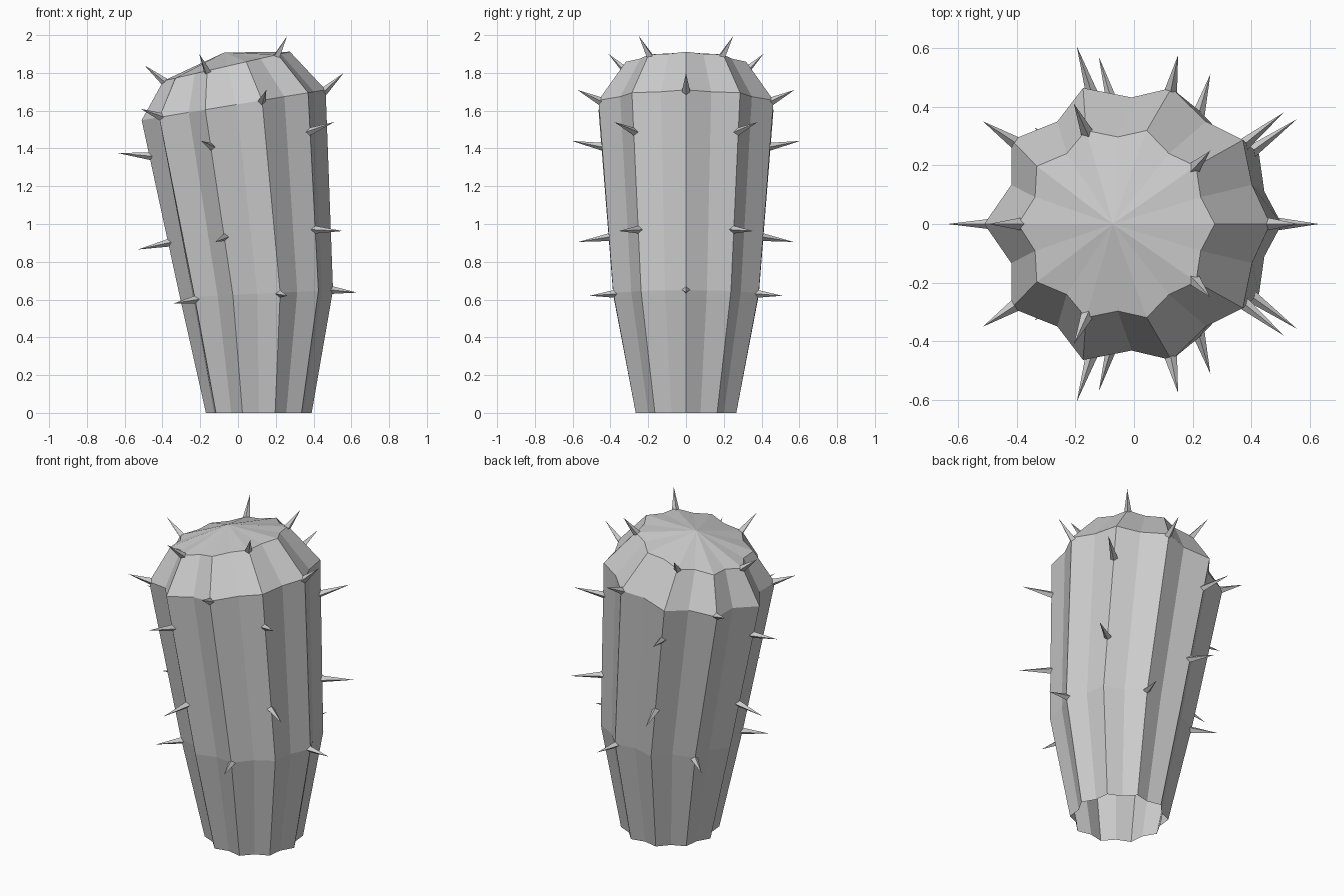
import bpy
import bmesh
from math import cos, sin, pi
from mathutils import Vector

cube = bpy.data.objects.get("Cube")
if cube:
    bpy.data.objects.remove(cube, do_unlink=True)

grey = bpy.data.materials.new("plain_grey")
grey.use_nodes = True
colour = (0.6, 0.6, 0.6, 1.0)
grey.diffuse_color = colour
grey.node_tree.nodes["Principled BSDF"].inputs["Base Color"].default_value = colour

RIDGES = 10
VALLEY = 0.885


def make_object(name, bm):
    mesh = bpy.data.meshes.new(name)
    bm.to_mesh(mesh)
    bm.free()
    mesh.materials.append(grey)
    obj = bpy.data.objects.new(name, mesh)
    bpy.context.collection.objects.link(obj)
    return obj


# Ribbed body: tilted star-shaped rings, open underneath
# centre x, centre z, ridge radius, tilt slope, valley shift
rings = [
    (0.11, 0.0, 0.28, 0.0, 0.0),
    (0.098, 0.63, 0.405, 0.05, 0.005),
    (-0.023, 1.63, 0.487, 0.165, 0.015),
    (-0.06, 1.835, 0.335, 0.23, 0.005),
]
APEX = (-0.072, 0, 1.908)


def ring_point(ring, step):
    cx, cz, radius, slope, shift = ring
    angle = pi * step / RIDGES
    is_valley = step % 2
    r = radius * (VALLEY if is_valley else 1)
    x = r * cos(angle) + shift * is_valley
    return (cx + x, r * sin(angle), cz + slope * x)


bm = bmesh.new()
sides = RIDGES * 2
loops = [[bm.verts.new(ring_point(ring, i)) for i in range(sides)] for ring in rings]
for low, high in zip(loops, loops[1:]):
    for i in range(sides):
        j = (i + 1) % sides
        bm.faces.new((low[i], low[j], high[j], high[i]))
tip = bm.verts.new(APEX)
for i in range(sides):
    bm.faces.new((loops[-1][i], loops[-1][(i + 1) % sides], tip))
make_object("ribbed_body", bm)


# Spines: four-sided spikes rooted on the ridges
def add_spine(name, root, point, radius=0.022, sink=0.015):
    root, point = Vector(root), Vector(point)
    axis = (point - root).normalized()
    root = root - axis * sink
    side = axis.cross(Vector((0, 0, 1))).normalized() * radius
    up = side.cross(axis).normalized() * radius
    bm = bmesh.new()
    base = [bm.verts.new(root + v) for v in (side, up, -side, -up)]
    end = bm.verts.new(point)
    bm.faces.new(base)
    for i in range(4):
        bm.faces.new((base[i], base[(i + 1) % 4], end))
    bmesh.ops.recalc_face_normals(bm, faces=bm.faces)
    make_object(name, bm)


def ridge_point(step, z):
    """Point at height z on one ridge, between the rings around it."""
    points = [Vector(ring_point(ring, step)) for ring in rings]
    for a, b in zip(points, points[1:]):
        if z <= b.z or b is points[-1]:
            return a.lerp(b, min(1, (z - a.z) / (b.z - a.z)))


# ridge step, root height, tip position
spines = [
    (0, 1.71, (0.56, 0, 1.80)),
    (0, 0.65, (0.63, 0, 0.637)),
    (2, 1.90, (0.26, 0.25, 1.995)),
    (2, 1.49, (0.51, 0.38, 1.54)),
    (2, 0.97, (0.555, 0.357, 0.963)),
    (4, 1.655, (0.15, 0.575, 1.71)),
    (4, 0.63, (0.26, 0.51, 0.62)),
    (6, 1.82, (-0.205, 0.41, 1.90)),
    (6, 1.41, (-0.195, 0.605, 1.44)),
    (6, 0.93, (-0.12, 0.57, 0.905)),
    (8, 1.57, (-0.515, 0.35, 1.61)),
    (8, 0.60, (-0.34, 0.33, 0.58)),
    (10, 1.76, (-0.495, 0, 1.84)),
    (10, 1.36, (-0.635, 0, 1.375)),
    (10, 0.90, (-0.53, 0, 0.865)),
]
for n, (step, z, point) in enumerate(spines, 1):
    root = ridge_point(step, z)
    if step in (0, RIDGES):
        add_spine(f"spine_{n}", root, point)
        continue
    for label, sign in (("back", 1), ("front", -1)):
        mirror = Vector((1, sign, 1))
        add_spine(f"spine_{n}_{label}", root * mirror, Vector(point) * mirror)
